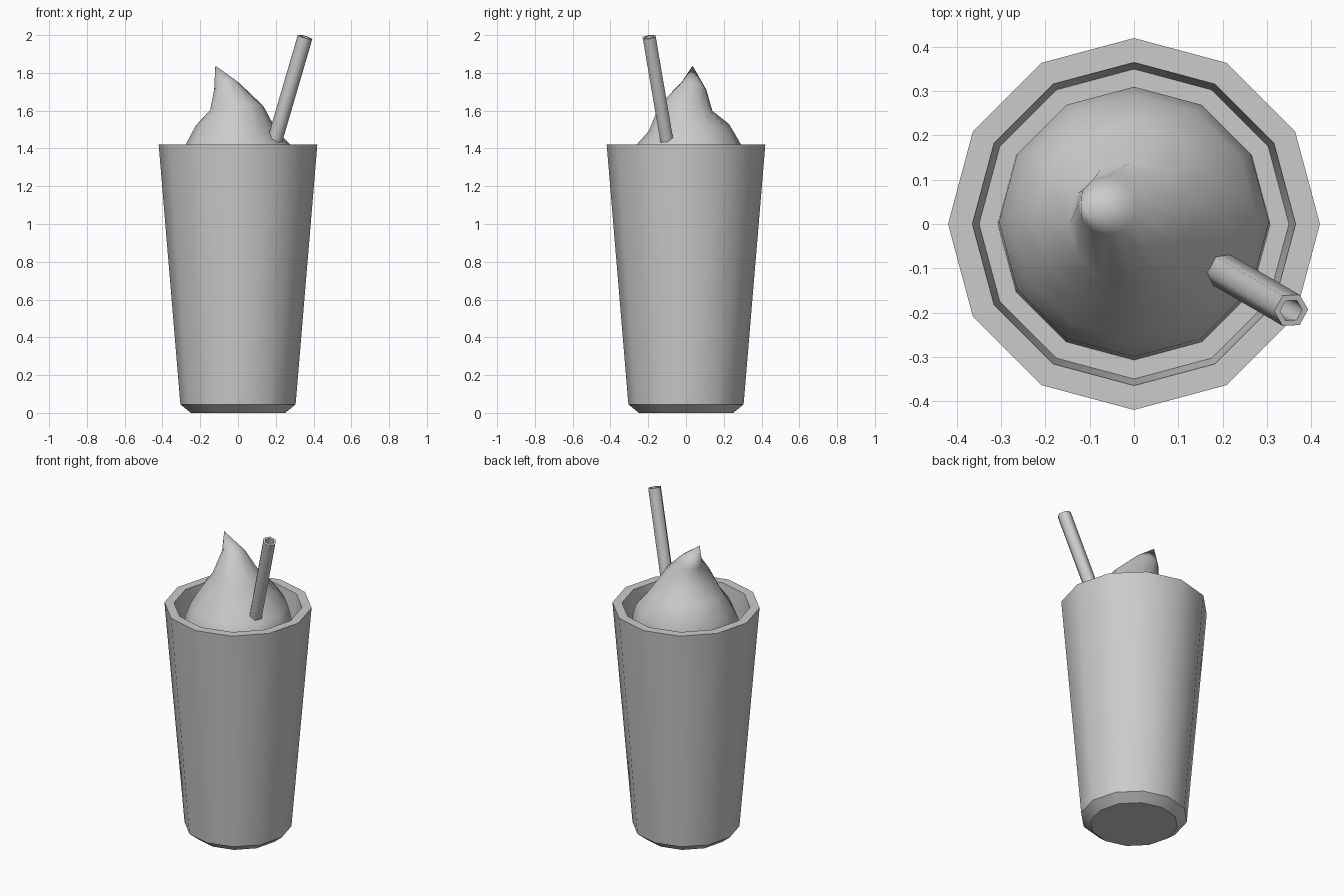
import bpy, bmesh
from math import sin, cos, pi, radians
from mathutils import Vector

if "Cube" in bpy.data.objects:
    bpy.data.objects.remove(bpy.data.objects["Cube"])


def ring(center, r, n, tilt_x=0.0, tilt_y=0.0, frame=None):
    """Ring of n points; tilts raise z across the radius, frame gives (u, v) axes."""
    c = Vector(center)
    u, v = frame or (Vector((1, 0, tilt_x)), Vector((0, 1, tilt_y)))
    return [c + r * (cos(2 * pi * i / n) * u + sin(2 * pi * i / n) * v) for i in range(n)]


def loft(name, rings, angle, cap_start=True, cap_end=True, tip=None, loop=False):
    bm = bmesh.new()
    vr = [[bm.verts.new(p) for p in r] for r in rings]
    n = len(vr[0])
    pairs = list(zip(vr, vr[1:])) + ([(vr[-1], vr[0])] if loop else [])
    for a, b in pairs:
        for i in range(n):
            j = (i + 1) % n
            bm.faces.new((a[i], a[j], b[j], b[i]))
    if cap_start:
        bm.faces.new(vr[0][::-1])
    if tip:
        t = bm.verts.new(tip)
        for i in range(n):
            bm.faces.new((vr[-1][i], vr[-1][(i + 1) % n], t))
    elif cap_end:
        bm.faces.new(vr[-1])
    bmesh.ops.recalc_face_normals(bm, faces=bm.faces)
    me = bpy.data.meshes.new(name)
    bm.to_mesh(me)
    bm.free()
    ob = bpy.data.objects.new(name, me)
    bpy.context.collection.objects.link(ob)
    bpy.ops.object.select_all(action='DESELECT')
    ob.select_set(True)
    bpy.context.view_layer.objects.active = ob
    bpy.ops.object.shade_smooth_by_angle(angle=radians(angle))
    return ob


# Cup with chamfered foot, thick rim and the drink surface inside
profile = [(0.25, 0.0), (0.305, 0.045), (0.42, 1.42), (0.365, 1.42), (0.35, 1.25)]
loft("cup", [ring((0, 0, z), r, 12) for r, z in profile], 35)

# Whipped cream swirl: rings drift and tilt towards an off-centre tip
cream = [
    ((0, 0, 1.24), 0.308, 0, 0),
    ((0, 0.005, 1.34), 0.305, 0, 0),
    ((0, 0.015, 1.42), 0.277, 0, 0),
    ((-0.01, 0.015, 1.51), 0.213, -0.06, 0.09),
    ((-0.007, 0.0, 1.615), 0.14, 0.08, -0.12),
    ((-0.06, 0.042, 1.73), 0.066, 0.25, -0.3),
]
loft("whipped_cream", [ring(c, r, 12, tx, ty) for c, r, tx, ty in cream], 60,
     cap_start=False, tip=(-0.12, 0.035, 1.838))

# Hollow leaning straw
top = Vector((0.355, -0.195, 1.99))
axis = Vector((0.155, -0.09, 0.53)).normalized()
bottom = top - axis * 0.72
u = (Vector((1, 0, 0)) - axis * axis.x).normalized()
frame = (u, axis.cross(u))
loft("straw", [ring(c, r, 6, frame=frame) for c, r in
               ((bottom, 0.04), (top, 0.04), (top, 0.026), (bottom, 0.026))],
     65, cap_start=False, cap_end=False, loop=True)
